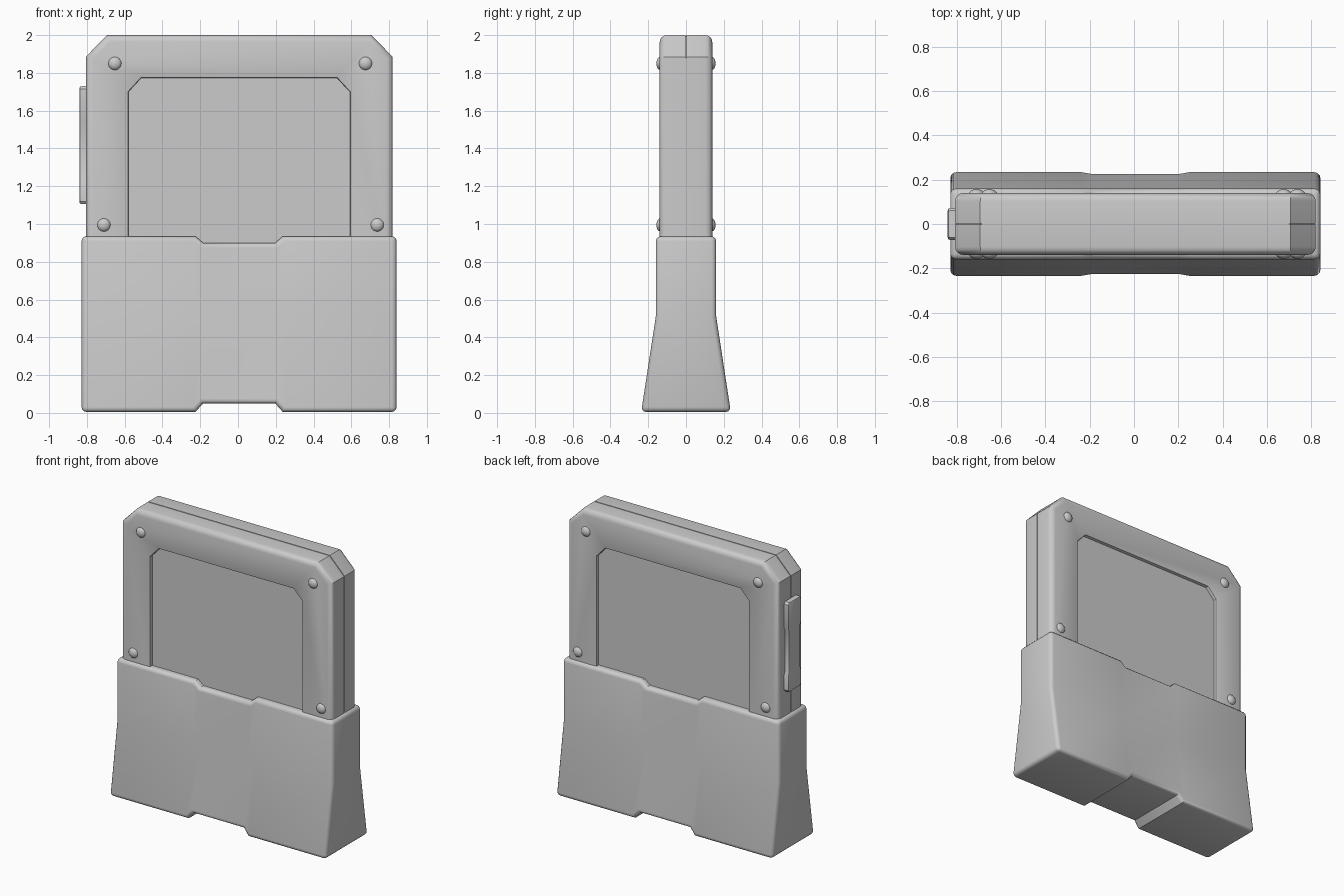
import bpy, bmesh
from math import radians
from mathutils import Vector, Matrix

if "Cube" in bpy.data.objects:
    bpy.data.objects.remove(bpy.data.objects["Cube"])

CX = 0.006  # sideways centre of the casing


def finish(name, bm, mirror_y=False, angle=35):
    bmesh.ops.recalc_face_normals(bm, faces=bm.faces)
    me = bpy.data.meshes.new(name)
    bm.to_mesh(me)
    bm.free()
    ob = bpy.data.objects.new(name, me)
    bpy.context.collection.objects.link(ob)
    bpy.ops.object.select_all(action='DESELECT')
    ob.select_set(True)
    bpy.context.view_layer.objects.active = ob
    bpy.ops.object.shade_smooth_by_angle(angle=radians(angle))
    if mirror_y:
        mod = ob.modifiers.new("mirror", 'MIRROR')
        mod.use_axis = (False, True, False)
        mod.use_mirror_merge = False
    return ob


def extrude_outline(points, direction):
    """Closed prism from a list of 3D points."""
    bm = bmesh.new()
    face = bm.faces.new([bm.verts.new(p) for p in points])
    new = bmesh.ops.extrude_face_region(bm, geom=[face], use_keep_orig=True)
    verts = [g for g in new['geom'] if isinstance(g, bmesh.types.BMVert)]
    bmesh.ops.translate(bm, verts=verts, vec=direction)
    bmesh.ops.recalc_face_normals(bm, faces=bm.faces)
    return bm


def bevel(bm, edges, width, segments=3):
    bmesh.ops.bevel(bm, geom=edges, offset=width, offset_type='OFFSET',
                    segments=segments, profile=0.5, affect='EDGES', clamp_overlap=False)


def sharp_edges(bm, deg=60):
    bm.normal_update()
    return [e for e in bm.edges if len(e.link_faces) == 2
            and e.calc_face_angle() > radians(deg)]


def flat(points, y):
    return [(x, y, z) for x, z in points]


# Flared base sleeve with a centre notch along top and bottom
xs = [-0.828, -0.225, -0.185, 0.197, 0.237, 0.84]
tops = [0.935, 0.935, 0.90, 0.90, 0.935, 0.935]
lows = [0.005, 0.005, 0.05, 0.05, 0.005, 0.005]
WAIST = 0.51


def half_depth(z):
    return 0.16 + 0.078 * max(0, WAIST - z) / WAIST


bm = bmesh.new()
cols = []
for x, lo, hi in zip(xs, lows, tops):
    ring = [(-1, lo), (-1, WAIST), (-1, hi), (1, hi), (1, WAIST), (1, lo)]
    cols.append([bm.verts.new((x, s * half_depth(z), z)) for s, z in ring])
for a, b in zip(cols, cols[1:]):
    for i in range(6):
        j = (i + 1) % 6
        bm.faces.new((a[i], a[j], b[j], b[i]))
bm.faces.new(cols[0])
bm.faces.new(cols[-1])
bmesh.ops.recalc_face_normals(bm, faces=bm.faces)
bevel(bm, sharp_edges(bm), 0.026)
finish("base_sleeve", bm)

# Upper frame: one half shell, mirrored, leaving a seam in the middle
FRONT = -0.139
outer = [(-0.806, 0.8), (-0.806, 1.885), (-0.693, 2.0),
         (0.706, 2.0), (0.819, 1.885), (0.819, 0.8)]
inner = [(0.592, 0.8), (0.592, 1.70), (0.525, 1.772),
         (-0.513, 1.772), (-0.58, 1.70), (-0.58, 0.8)]
bm = extrude_outline(flat(outer + inner, FRONT), Vector((0, -FRONT - 0.003, 0)))
bm.verts.ensure_lookup_table()


def front_edges(bm, test):
    out = []
    for e in bm.edges:
        mid = (e.verts[0].co + e.verts[1].co) / 2
        on_front = all(abs(v.co.y - FRONT) < 1e-5 for v in e.verts)
        if on_front and mid.z > 0.85 and test(abs(mid.x - CX), mid.z):
            out.append(e)
    return out


bevel(bm, front_edges(bm, lambda x, z: x > 0.7 or z > 1.85), 0.036, 4)
bevel(bm, front_edges(bm, lambda x, z: x < 0.6 and z < 1.8), 0.008, 2)
finish("upper_frame", bm, mirror_y=True, angle=32)

# Recessed core panel, also fills the seam
core = [(CX + (x - CX) * 0.992, z - (0.006 if z > 1 else 0)) for x, z in outer]
finish("seam_core", extrude_outline(flat(core, -0.02), Vector((0, 0.04, 0))))
panel = [(-0.65, 0.8), (-0.65, 1.83), (0.66, 1.83), (0.66, 0.8)]
finish("recessed_panel", extrude_outline(flat(panel, -0.115), Vector((0, 0.23, 0))))

# Domed studs on both faces
for i, (x, z) in enumerate([(-0.652, 1.85), (0.675, 1.85), (-0.71, 0.995), (0.737, 0.995)]):
    bm = bmesh.new()
    bmesh.ops.create_uvsphere(bm, u_segments=20, v_segments=12, radius=1)
    bmesh.ops.transform(bm, verts=bm.verts, matrix=Matrix.Translation((x, -0.132, z))
                        @ Matrix.Diagonal((0.036, 0.025, 0.036, 1)))
    finish(f"stud_{i + 1}", bm, mirror_y=True)

# Side bar with a slightly waisted outline
half = [(0.06, 1.105), (0.072, 1.12), (0.072, 1.22), (0.064, 1.24),
        (0.064, 1.53), (0.072, 1.55), (0.072, 1.715), (0.06, 1.73)]
bar = [(-0.79, y, z) for y, z in half] + [(-0.79, -y, z) for y, z in reversed(half)]
bm = extrude_outline(bar, Vector((-0.05, 0, 0)))
bevel(bm, [e for e in bm.edges if all(v.co.x < -0.83 for v in e.verts)], 0.012, 2)
finish("side_bar", bm)
